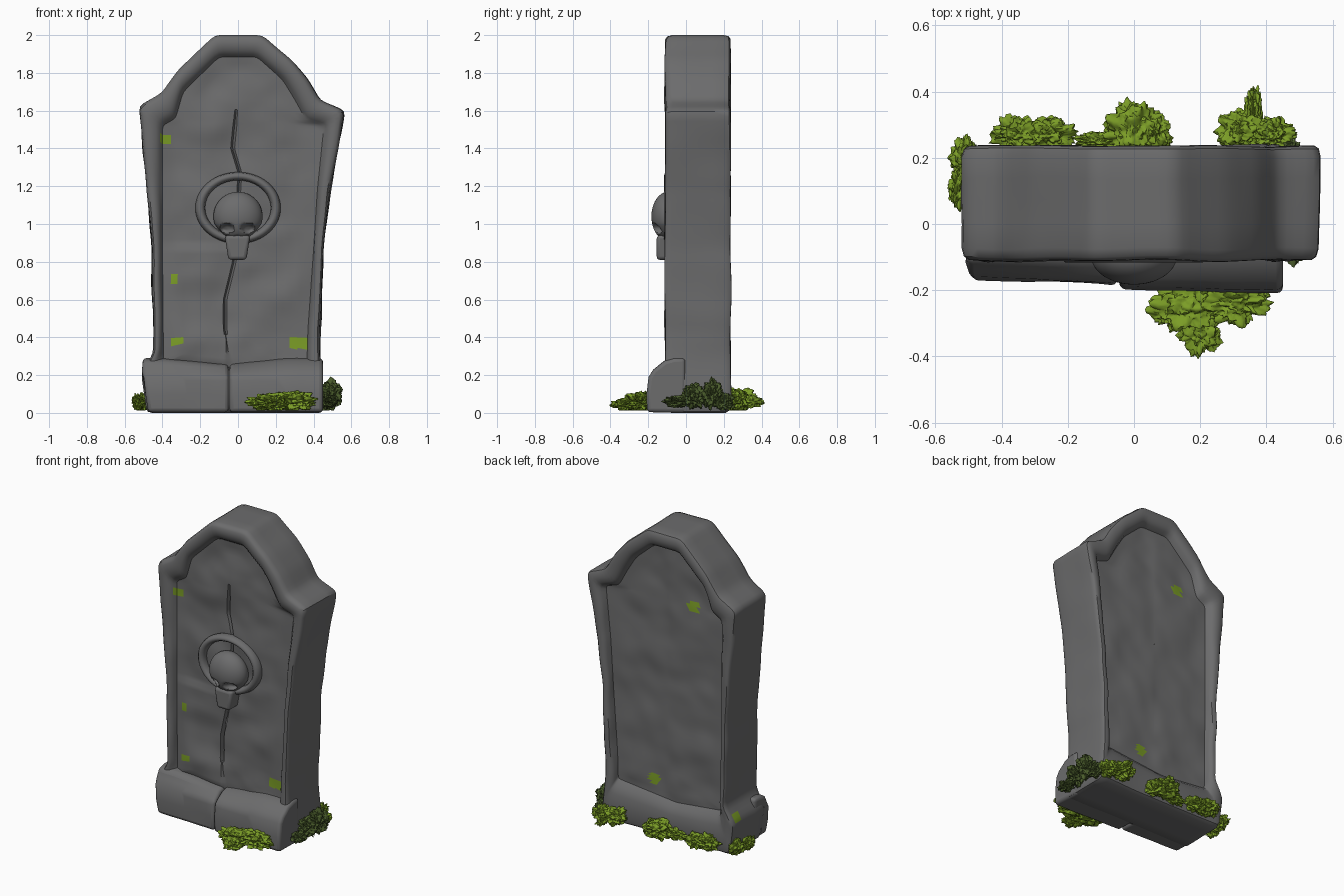
import bpy, bmesh, math
from mathutils import Vector, noise

if "Cube" in bpy.data.objects:
    bpy.data.objects.remove(bpy.data.objects["Cube"])


def material(name, rgb):
    m = bpy.data.materials.new(name)
    m.diffuse_color = (*rgb, 1)
    m.use_nodes = True
    m.node_tree.nodes["Principled BSDF"].inputs["Base Color"].default_value = m.diffuse_color
    return m


STONE = material("grey_stone", (0.15, 0.15, 0.152))
MOSS = material("green_moss", (0.20, 0.34, 0.02))
DARK_MOSS = material("dark_moss", (0.07, 0.11, 0.025))


def finish(bm, name, mats, angle=40, bevel=0):
    bmesh.ops.recalc_face_normals(bm, faces=bm.faces)
    me = bpy.data.meshes.new(name)
    bm.to_mesh(me)
    bm.free()
    ob = bpy.data.objects.new(name, me)
    bpy.context.collection.objects.link(ob)
    for m in mats:
        me.materials.append(m)
    if bevel:
        b = ob.modifiers.new("soft_edges", 'BEVEL')
        b.width, b.segments, b.limit_method = bevel, 3, 'ANGLE'
    bpy.ops.object.select_all(action='DESELECT')
    ob.select_set(True)
    bpy.context.view_layer.objects.active = ob
    bpy.ops.object.shade_smooth_by_angle(angle=math.radians(angle))
    return ob


def wob(x, y, z, f, a):
    return a * noise.noise(Vector((x * f, y * f, z * f)))


def interp(table, z):
    for (z0, x0), (z1, x1) in zip(table, table[1:]):
        if z <= z1:
            return x0 + (x1 - x0) * max(0, (z - z0) / (z1 - z0))
    return table[-1][1]


# Matched outline points: outer x, z and recess x, z, clockwise from bottom left
KEYS = [(-.48, 0, -.39, .26), (-.51, .21, -.395, .28), (-.445, .315, -.395, .34),
        (-.46, .92, -.40, .92), (-.525, 1.625, -.40, 1.52), (-.40, 1.695, -.33, 1.56),
        (-.31, 1.82, -.29, 1.70), (-.125, 2.0, -.10, 1.885), (.125, 2.0, .10, 1.885),
        (.275, 1.875, .235, 1.765), (.37, 1.765, .30, 1.66), (.434, 1.655, .36, 1.55),
        (.565, 1.60, .455, 1.52), (.487, 1.18, .42, 1.18), (.455, .865, .40, .865),
        (.434, .44, .37, .44), (.45, 0, .365, .27), (-.06, 0, -.06, .225)]
CRACK = [(.25, -.04), (.45, -.07), (.6, -.07), (.8, -.02), (1.27, .01), (1.4, -.03), (1.6, -.01)]


def resample(keys):
    pts = []
    for a, b in zip(keys, keys[1:] + keys[:1]):
        n = max(2, round(math.hypot(b[0] - a[0], b[1] - a[1]) / .028))
        pts += [[p + (q - p) * i / n for p, q in zip(a, b)] for i in range(n)]
    n = len(pts)
    return [[(pts[i - 1][k] + 2 * pts[i][k] + pts[(i + 1) % n][k]) / 4 for k in range(4)]
            for i in range(n)]


# Headstone: concentric rings from the front crack, over the frame, to the back panel
outline = resample(KEYS)


def panel_ring(t, front):
    ring = []
    for ox, oz, ix, iz in outline:
        zc = min(max(iz, .42), 1.6)
        x = ix + (interp(CRACK, zc) * front - ix) * t
        z = iz + (zc - iz) * t
        fade = min(1, t * 5)
        dent = wob(x, front * 3, z, 4, .022) + wob(x + 5, front, z, 9, .007)
        if front:
            if x < interp(CRACK, z) and z < .87:
                dent -= .012
            y = -.068 + fade * dent + (.022 if t == 1 else 0)
        else:
            y = .185 + fade * dent * .7
        ring.append((x, y, z))
    return ring


def frame_ring(t, y):
    ring = []
    for ox, oz, ix, iz in outline:
        x, z = ox + (ix - ox) * t, oz + (iz - oz) * t
        x += wob(x, y, z, 5, .008)
        ring.append((x, y + wob(x, y + 4, z, 4, .008), max(0, z)))
    return ring


STEPS = [0, .12, .22, .32, .42, .52, .61, .7, .77, .84, .9, .94, .975, 1]
rings = [panel_ring(t, 1) for t in reversed(STEPS)]
rings += [frame_ring(t, y) for t, y in
          [(.88, -.088), (.7, -.105), (.45, -.112), (.2, -.11), (.07, -.1), (0, -.075),
           (0, 0), (0, .07), (0, .14), (0, .205), (.06, .228), (.18, .236), (.45, .237),
           (.7, .232), (.88, .215)]]
rings += [panel_ring(t, 0) for t in STEPS]
bm = bmesh.new()
rows = [[bm.verts.new(p) for p in r] for r in rings]
for a, b in zip(rows, rows[1:]):
    for i in range(len(a)):
        j = (i + 1) % len(a)
        bm.faces.new((a[i], a[j], b[j], b[i]))
bmesh.ops.remove_doubles(bm, verts=bm.verts, dist=.0005)
# Moss spots on the stone: x, y, z, radius
SPOTS = [(-.385, -.08, 1.45, .022), (-.32, -.07, .375, .025), (-.26, -.07, .34, .016),
         (-.34, -.07, .71, .014), (.32, -.07, .37, .032), (-.15, -.07, .385, .014),
         (-.18, .19, 1.55, .035), (.1, .19, .34, .035), (-.5, .18, .23, .025)]
for f in bm.faces:
    c = f.calc_center_median()
    if any((c - Vector(s[:3])).length < s[3] + .006 for s in SPOTS):
        f.material_index = 1
finish(bm, "headstone", [STONE, MOSS])


# Front plinth: two blocks split by the crack
def plinth(name, x0, x1, f0, f1, flare):
    bm = bmesh.new()
    n, rows = 8, []
    for i in range(n + 1):
        u = i / n
        x, f = x0 + (x1 - x0) * u, f0 + (f1 - f0) * u
        dip = .03 * max(0, 1 - abs(x + .05) / .3)
        prof = [(0, 0), (f, .004), (f - .002, .1), (f + .006, .19), (f + .03, .228 - dip * .5),
                (-.115, .275 - dip), (-.06, .29 - dip), (0, .29 - dip)]
        rows.append([bm.verts.new((x - flare * (1 - u) * min(z, .2) / .2,
                                   y + wob(x, y, z, 6, .006), z)) for y, z in prof])
    for a, b in zip(rows, rows[1:]):
        for i in range(8):
            j = (i + 1) % 8
            bm.faces.new((a[i], a[j], b[j], b[i]))
    bm.faces.new(rows[0])
    bm.faces.new(rows[-1])
    finish(bm, name, [STONE], 40, .02)


plinth("plinth_left", -.475, -.05, -.165, -.182, .03)
plinth("plinth_right", -.045, .45, -.192, -.208, 0)

# Medallion ring around the skull
bm = bmesh.new()
rows = []
for i in range(56):
    a = 2 * math.pi * i / 56
    row = []
    for j in range(10):
        b = 2 * math.pi * j / 10
        r = 1 + .13 * math.cos(b)
        row.append(bm.verts.new((.2 * r * math.cos(a), -.078 - .04 * math.sin(b),
                                 1.085 + .168 * r * math.sin(a))))
    rows.append(row)
for i in range(56):
    a, b = rows[i], rows[(i + 1) % 56]
    for j in range(10):
        k = (j + 1) % 10
        bm.faces.new((a[j], a[k], b[k], b[j]))
finish(bm, "medallion_ring", [STONE], 60)

# Skull: a sphere with eye and nose hollows pressed in
bm = bmesh.new()
bmesh.ops.create_uvsphere(bm, u_segments=64, v_segments=48, radius=1)
HOLLOWS = [(-.058, .978, .036, .027, .04), (.052, .978, .036, .027, .04), (-.002, .925, .016, .018, .02)]
for v in bm.verts:
    x, y, z = v.co
    z = 1.04 + z * .13
    taper = 1 - .25 * max(0, (1.0 - z) / .1)
    x, y = x * .13 * taper, -.095 + y * .088
    if y < -.09:
        for hx, hz, rx, rz, d in HOLLOWS:
            q = ((x - hx) / rx) ** 2 + ((z - hz) / rz) ** 2
            y += d * max(0, 1 - q * q)
    v.co = (x, y, z)
finish(bm, "skull", [STONE], 50)

# Jaw
bm = bmesh.new()
bmesh.ops.create_cube(bm, size=1)
for v in bm.verts:
    w = .135 if v.co.z > 0 else .095
    v.co = (v.co.x * w - .003, -.105 + v.co.y * .1, .875 + v.co.z * .13)
finish(bm, "skull_jaw", [STONE], 50, .018)


# Moss clumps: noisy flattened blobs
def moss(name, mat, blobs):
    bm = bmesh.new()
    for k, (cx, cy, cz, rx, ry, rz) in enumerate(blobs):
        made = bmesh.ops.create_icosphere(bm, subdivisions=5, radius=1)
        s = Vector((cx * 17 + k, cy * 23, 3.1))
        for v in made['verts']:
            n = v.co.copy()
            d = .95 + .4 * noise.noise(n * 2.2 + s) + .28 * noise.noise(n * 5 + s) + .12 * noise.noise(n * 11 + s)
            v.co = (cx + n.x * d * rx, cy + n.y * d * ry, max(.012, cz + n.z * d * rz))
    finish(bm, name, [mat], 50)


moss("moss_front", MOSS, [(.16, -.25, .055, .1, .08, .045), (.3, -.235, .065, .1, .065, .05),
                          (.2, -.32, .045, .06, .07, .032)])
moss("moss_back_left", MOSS, [(-.35, .27, .07, .07, .055, .05), (-.26, .27, .06, .07, .05, .045)])
moss("moss_back_middle", MOSS, [(0, .28, .07, .085, .085, .055), (-.1, .25, .05, .07, .03, .035),
                                (.06, .27, .06, .05, .06, .05)])
moss("moss_back_right", MOSS, [(.32, .28, .07, .065, .06, .05), (.42, .27, .06, .06, .05, .05),
                               (.36, .34, .06, .025, .07, .03)])
moss("moss_left", MOSS, [(-.51, .2, .06, .04, .06, .045), (-.53, .11, .055, .03, .06, .04)])
moss("moss_right", DARK_MOSS, [(.48, -.05, .06, .045, .06, .03), (.48, .04, .09, .06, .06, .06),
                               (.49, .14, .1, .06, .05, .07), (.47, .2, .06, .04, .05, .045)])
